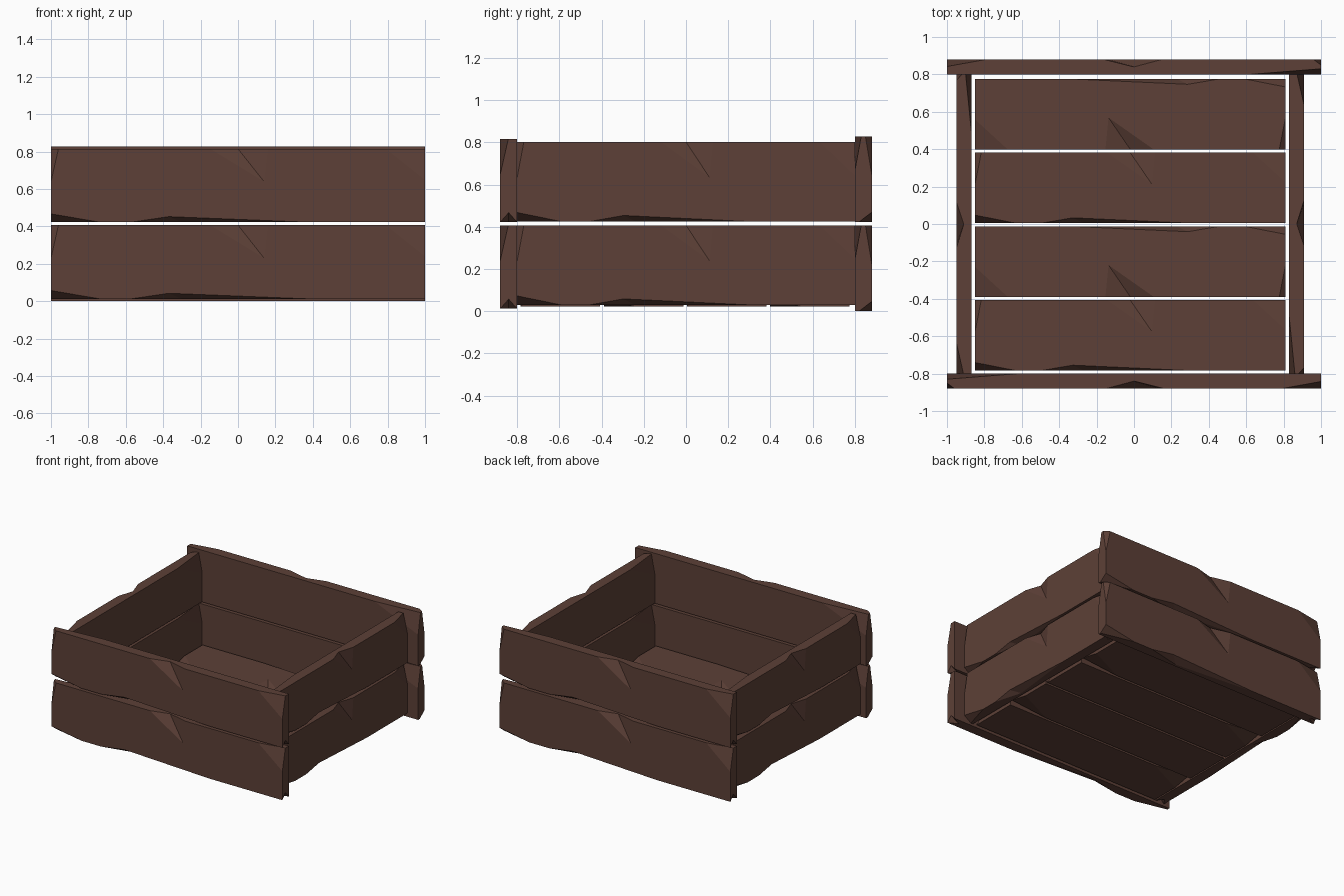
import bpy, bmesh, math
from mathutils import Vector, Matrix

if "Cube" in bpy.data.objects:
    bpy.data.objects.remove(bpy.data.objects["Cube"])

wood = bpy.data.materials.new("dark brown wood")
wood.diffuse_color = (0.109, 0.051, 0.038, 1)
wood.use_nodes = True
wood.node_tree.nodes["Principled BSDF"].inputs["Base Color"].default_value = wood.diffuse_color


def add_object(name, mesh):
    ob = bpy.data.objects.new(name, mesh)
    bpy.context.collection.objects.link(ob)
    return ob


def tetra(points, pivot):
    # chip cutter, enlarged about a point lying on its cutting planes
    bm = bmesh.new()
    v = [bm.verts.new(pivot + (p - pivot) * 1.6) for p in points]
    for f in ((0, 1, 2), (0, 1, 3), (0, 2, 3), (1, 2, 3)):
        bm.faces.new([v[i] for i in f])
    bmesh.ops.recalc_face_normals(bm, faces=bm.faces)
    me = bpy.data.meshes.new("chip")
    bm.to_mesh(me)
    bm.free()
    ob = add_object("chip_cutter", me)
    ob.hide_render = True
    return ob


def corner_chip(sx, sy, sz, dx, dy, dz):
    c = Vector((sx, sy * 0.04, sz * 0.2))
    pts = [c - Vector((sx * dx, 0, 0)), c - Vector((0, sy * dy, 0)), c - Vector((0, 0, sz * dz))]
    return tetra([c] + pts, sum(pts, Vector()) / 3)


def edge_chip(a, b, p, t):
    # a, b lie on the edge; p, t are the groove ends on its two faces
    a, b, p, t = map(Vector, (a, b, p, t))
    return tetra([a, b, p, t], (p + t) / 2)


# Master plank: 2 x 0.08 x 0.4, outer face towards -y
bm = bmesh.new()
bmesh.ops.create_cube(bm, size=1, matrix=Matrix.Diagonal((2, 0.08, 0.4, 1)))
me = bpy.data.meshes.new("plank")
bm.to_mesh(me)
bm.free()
master = add_object("master_plank", me)
cutters = [
    edge_chip((-.15, -.04, .2), (.16, -.04, .2), (0, 0, .2), (.14, -.04, .02)),
    edge_chip((-.57, -.04, -.2), (.37, -.04, -.2), (-.3, .02, -.2), (-.37, -.04, -.17)),
    edge_chip((1, -.039, -.2), (1, .039, -.2), (.93, 0, -.2), (1, 0, -.155)),
    corner_chip(-1, -1, 1, .04, .03, .18),
    corner_chip(1, -1, 1, .21, .038, .17),
    corner_chip(-1, -1, -1, .26, .06, .045),
    corner_chip(-1, 1, 1, .38, .03, .16),
]
for c in cutters:
    m = master.modifiers.new("chip", 'BOOLEAN')
    m.operation = 'DIFFERENCE'
    m.solver = 'EXACT'
    m.object = c
bpy.context.view_layer.update()
dg = bpy.context.evaluated_depsgraph_get()
chipped = bpy.data.meshes.new_from_object(master.evaluated_get(dg))
for ob in cutters + [master]:
    bpy.data.objects.remove(ob)
chipped.materials.clear()
chipped.materials.append(wood)


def plank(name, loc, rot, length, height):
    me = chipped.copy()
    me.transform(Matrix.Translation(loc) @ rot @ Matrix.Diagonal((length / 2, 1, height / 0.4, 1)))
    add_object(name, me)


def turn(deg, axis='Z'):
    return Matrix.Rotation(math.radians(deg), 4, axis)


# Walls: two stacked planks per side
walls = [
    ("front", 0, -.84, 0, 2.0, (.013, .407), (.423, .815)),
    ("back", 0, .84, 180, 2.0, (0, .407), (.423, .828)),
    ("right", .87, 0, 90, 1.6, (.03, .407), (.425, .802)),
    ("left", -.91, 0, -90, 1.6, (.03, .407), (.425, .802)),
]
for side, x, y, deg, length, low, high in walls:
    for level, (z0, z1) in (("lower", low), ("upper", high)):
        plank(f"{side}_{level}_plank", (x, y, (z0 + z1) / 2), turn(deg), length, z1 - z0)

# Floor: four planks, alternately turned end for end
for i in range(4):
    y = 0.587 - 0.394 * i
    rot = turn(180 if i % 2 == 0 else 0) @ turn(-90, 'X')
    plank(f"floor_plank_{i + 1}", (-.02, y, .062), rot, 1.66, .376)
